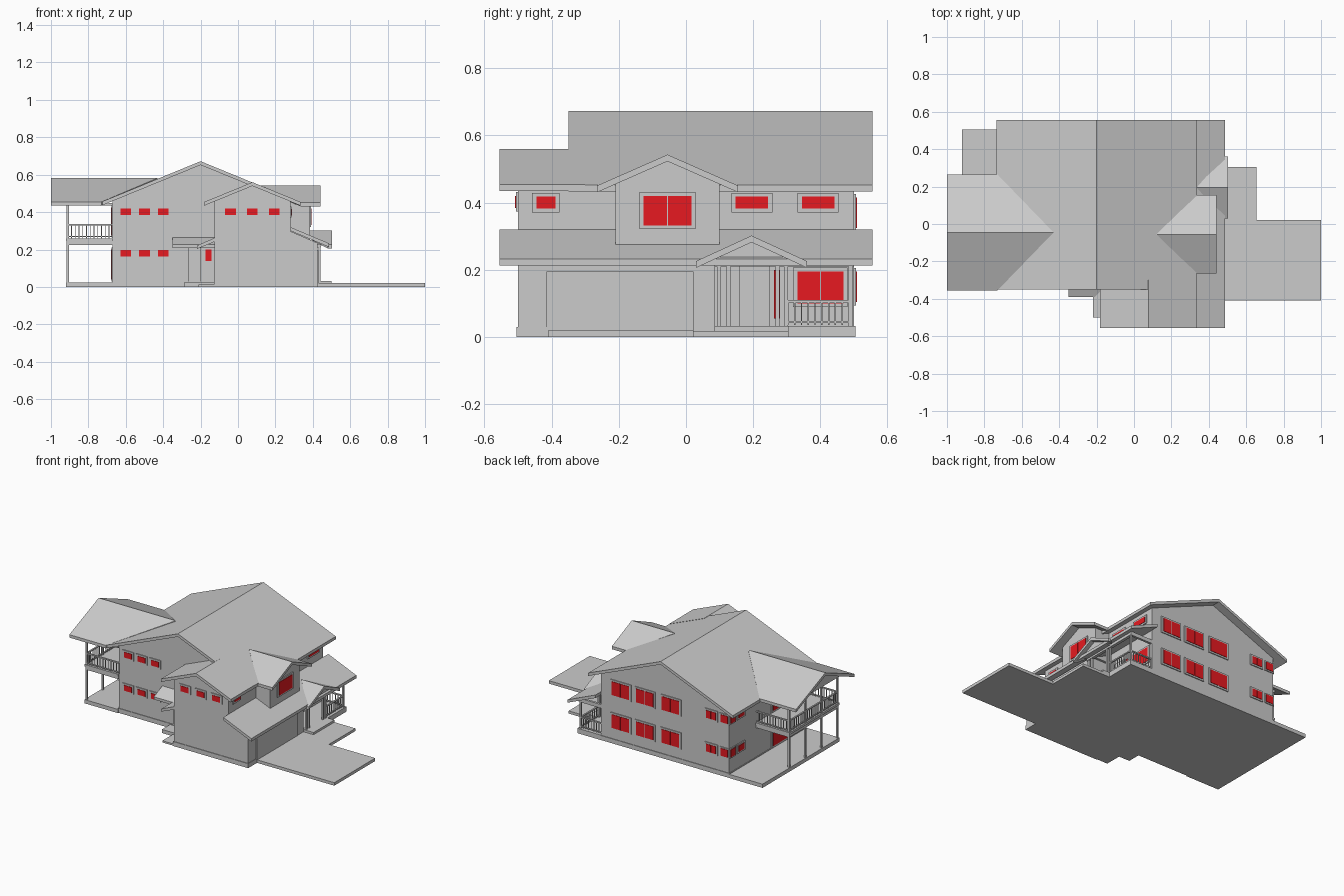
import bpy
import bmesh

if "Cube" in bpy.data.objects:
    bpy.data.objects.remove(bpy.data.objects["Cube"])

red = bpy.data.materials.new("window_red")
red.diffuse_color = (0.8, 0.01, 0.015, 1)
red.use_nodes = True
red.node_tree.nodes["Principled BSDF"].inputs["Base Color"].default_value = red.diffuse_color
SLOPE, THICK = 0.41, 0.02


def finish(name, bm, mat=None):
    bmesh.ops.recalc_face_normals(bm, faces=bm.faces)
    me = bpy.data.meshes.new(name)
    bm.to_mesh(me)
    bm.free()
    ob = bpy.data.objects.new(name, me)
    bpy.context.collection.objects.link(ob)
    if mat:
        me.materials.append(mat)


def add_box(bm, x0, x1, y0, y1, z0, z1):
    m = bmesh.ops.create_cube(bm, size=1)["verts"]
    bmesh.ops.scale(bm, verts=m, vec=(x1 - x0, y1 - y0, z1 - z0))
    bmesh.ops.translate(bm, verts=m, vec=((x0 + x1) / 2, (y0 + y1) / 2, (z0 + z1) / 2))


def boxes(name, items, mat=None):
    bm = bmesh.new()
    for b in items:
        add_box(bm, *b)
    finish(name, bm, mat)


def prism(name, profile, axis, start, ends):
    """Extrude a (u, z) profile along x or y; ends may differ per point."""
    bm = bmesh.new()
    if not isinstance(ends, list):
        ends = [ends] * len(profile)
    put = (lambda u, z, t: (t, u, z)) if axis == "x" else (lambda u, z, t: (u, t, z))
    a = [bm.verts.new(put(u, z, start)) for u, z in profile]
    b = [bm.verts.new(put(u, z, e)) for (u, z), e in zip(profile, ends)]
    bm.faces.new(a)
    bm.faces.new(b[::-1])
    for i in range(len(a)):
        j = (i + 1) % len(a)
        bm.faces.new((a[i], a[j], b[j], b[i]))
    bmesh.ops.triangulate(bm, faces=[f for f in bm.faces if len(f.verts) > 4])
    finish(name, bm)


def gable_roof(name, axis, ridge, z, half, start, end, eave_end=None, slope=SLOPE):
    e = end if eave_end is None else eave_end
    zl = z - half * slope
    prof = [(ridge - half, zl), (ridge, z), (ridge + half, zl),
            (ridge + half, zl - THICK), (ridge, z - THICK), (ridge - half, zl - THICK)]
    prism(name, prof, axis, start, [e, end, e, e, end, e])


def gable_wall(name, axis, u0, u1, z0, ridge, z, start, end, slope=SLOPE):
    top = lambda u: z - THICK - abs(u - ridge) * slope
    prism(name, [(u0, z0), (u1, z0), (u1, top(u1)), (ridge, z - THICK), (u0, top(u0))],
          axis, start, end)


def window(name, axis, sign, pos, u, z, w, h, panes=1, border=0.011):
    def slab(u0, u1, z0, z1, d):
        a, b = sorted((pos - sign * 0.005, pos + sign * d))
        return (a, b, u0, u1, z0, z1) if axis == "x" else (u0, u1, a, b, z0, z1)
    boxes(name + "_frame", [slab(u - w / 2 - border, u + w / 2 + border,
                                 z - h / 2 - border, z + h / 2 + border, 0.006)])
    p = w / panes
    boxes(name + "_glass", [slab(u - w / 2 + i * p + 0.0015, u - w / 2 + (i + 1) * p - 0.0015,
                                 z - h / 2, z + h / 2, 0.009) for i in range(panes)], red)


def railing(name, axis, pos, u0, u1, z0, z1):
    def bar(a, b, c, d, r):
        return (pos - r, pos + r, a, b, c, d) if axis == "y" else (a, b, pos - r, pos + r, c, d)
    n = max(2, round((u1 - u0) / 0.02))
    items = [bar(u0, u1, z1 - 0.008, z1, 0.005), bar(u0, u1, z0 + 0.006, z0 + 0.012, 0.004)]
    for i in range(n + 1):
        u = u0 + (u1 - u0) * i / n
        items.append(bar(u - 0.002, u + 0.002, z0, z1 - 0.004, 0.002))
    boxes(name, items)


# House walls
gable_wall("main_walls", "y", -0.67, 0.28, 0, -0.2, 0.672, -0.3, 0.5)
gable_wall("front_wing_walls", "y", -0.125, 0.28, 0, 0.077, 0.56, -0.5, -0.3)
gable_wall("dormer_walls", "x", -0.21, 0.10, 0.25, -0.055, 0.543, 0.27, 0.385, 0.44)
prism("garage_walls", [(0.28, 0), (0.425, 0), (0.425, 0.235), (0.28, 0.298)], "y", -0.5, 0.085)
boxes("foundation", [(-0.674, 0.28, -0.304, 0.504, 0, 0.03),
                     (-0.129, 0.428, -0.504, -0.3, 0, 0.03)])

# Roofs, with valleys where the cross gables meet the main roof
gable_roof("main_roof", "y", -0.2, 0.672, 0.535, -0.35, 0.555)
gable_roof("front_wing_roof", "y", 0.077, 0.56, 0.258, -0.555, -0.3)
gable_roof("balcony_roof", "x", -0.045, 0.582, 0.31, -1.0, -0.43, -0.73)
gable_roof("dormer_roof", "x", -0.055, 0.543, 0.21, 0.44, 0.12, 0.335, 0.44)
gable_roof("porch_roof", "x", 0.195, 0.302, 0.165, 0.503, 0.335, 0.48, 0.46)
prism("lower_shed_roof", [(0.28, 0.32), (0.487, 0.233), (0.487, 0.213), (0.28, 0.30)],
      "y", -0.555, 0.555)
prism("side_entry_roof", [(-0.39, 0.226), (-0.3, 0.265), (-0.3, 0.245), (-0.39, 0.208)],
      "x", -0.35, -0.125)
prism("side_entry_roof_return", [(-0.218, 0.222), (-0.125, 0.262), (-0.125, 0.242), (-0.218, 0.204)],
      "y", -0.5, -0.3)

# Gable infills above the posts
gable_wall("balcony_gable", "x", -0.31, 0.22, 0.435, -0.045, 0.582, -0.92, -0.90)
gable_wall("porch_gable", "x", 0.085, 0.305, 0.222, 0.195, 0.302, 0.44, 0.475, 0.46)
boxes("roof_beams", [(-0.92, -0.67, -0.31, -0.295, 0.435, 0.45),
                     (-0.92, -0.67, 0.205, 0.22, 0.435, 0.45),
                     (0.425, 0.445, 0.085, 0.5, 0.21, 0.228),
                     (0.28, 0.44, 0.485, 0.5, 0.21, 0.235)])

# Ground slabs
boxes("patio_slab", [(-0.92, -0.67, -0.31, 0.505, 0, 0.025)])
boxes("driveway", [(0.425, 1.0, -0.41, 0.022, 0, 0.02)])
boxes("walkway", [(0.425, 0.655, 0.022, 0.305, 0, 0.018)])
boxes("porch_slab", [(0.28, 0.5, 0.085, 0.305, 0, 0.033), (0.28, 0.45, 0.305, 0.505, 0.0, 0.033)])
boxes("side_entry_step", [(-0.29, -0.125, -0.39, -0.3, 0, 0.024),
                          (-0.21, -0.125, -0.5, -0.39, 0, 0.012)])

# Balcony
boxes("balcony_deck", [(-0.915, -0.67, -0.305, 0.215, 0.225, 0.245),
                       (-0.92, -0.67, -0.31, 0.22, 0.245, 0.26)])
boxes("balcony_posts", [(-0.916, -0.904, y - 0.006, y + 0.006, 0.02, 0.44)
                        for y in (-0.3, -0.13, 0.04, 0.21)])
railing("balcony_rail_side", "y", -0.91, -0.3, 0.21, 0.26, 0.337)
for n, y in (("front", -0.3), ("back", 0.21)):
    railing("balcony_rail_" + n, "x", y, -0.91, -0.67, 0.26, 0.337)

# Porch posts and railings
boxes("porch_posts", [(0.43, 0.442, y - 0.006, y + 0.006, 0.03, 0.225)
                      for y in (0.098, 0.126, 0.272, 0.297, 0.49)])
railing("porch_rail_side", "y", 0.436, 0.303, 0.485, 0.036, 0.11)
railing("porch_rail_back", "x", 0.49, 0.28, 0.436, 0.036, 0.11)

# Doors
boxes("garage_door", [(0.42, 0.43, -0.415, 0.022, 0.02, 0.195)])
boxes("porch_door", [(0.275, 0.288, 0.158, 0.25, 0.033, 0.21), (0.28, 0.292, 0.167, 0.241, 0.036, 0.203)])
boxes("side_door", [(-0.265, -0.2, -0.309, -0.295, 0.03, 0.21)])
boxes("porch_sidelight", [(0.275, 0.287, 0.262, 0.28, 0.055, 0.2)], red)

# Front windows
for i, x in enumerate((-0.6, -0.5, -0.4)):
    for lvl, z in (("lower", 0.18), ("upper", 0.402)):
        window(f"front_{lvl}_{i}", "y", -1, -0.3, x, z, 0.06, 0.036)
for i, x in enumerate((-0.04, 0.077, 0.194)):
    window(f"wing_front_{i}", "y", -1, -0.5, x, 0.402, 0.06, 0.036)
window("side_entry", "y", -1, -0.3, -0.158, 0.17, 0.035, 0.062)

# Right windows
for i, (y, w) in enumerate(((-0.417, 0.06), (0.196, 0.1), (0.393, 0.1))):
    window(f"right_upper_{i}", "x", 1, 0.28, y, 0.4, w, 0.036)
window("dormer", "x", 1, 0.385, -0.055, 0.376, 0.145, 0.088, 2)
window("porch", "x", 1, 0.28, 0.4, 0.148, 0.14, 0.095, 2)

# Back and left windows
for lvl, z, dz in (("lower", 0.15, 0.16), ("upper", 0.37, 0.385)):
    for i, x in enumerate((0.13, -0.05, -0.24)):
        window(f"back_{lvl}_{i}", "y", 1, 0.5, x, z, 0.13, 0.09, 2)
    window(f"back_small_{lvl}", "y", 1, 0.5, -0.54, dz, 0.075, 0.05, 2)
    window(f"corner_back_{lvl}", "y", 1, 0.5, -0.638, dz, 0.055, 0.05, 1, 0.008)
    window(f"corner_left_{lvl}", "x", -1, -0.67, 0.47, dz, 0.05, 0.05, 1, 0.008)
    window(f"left_small_{lvl}", "x", -1, -0.67, 0.38, dz, 0.06, 0.04)
window("patio_door", "x", -1, -0.67, -0.03, 0.12, 0.15, 0.16, 2)
window("balcony_door", "x", -1, -0.67, -0.03, 0.35, 0.15, 0.15, 2)
